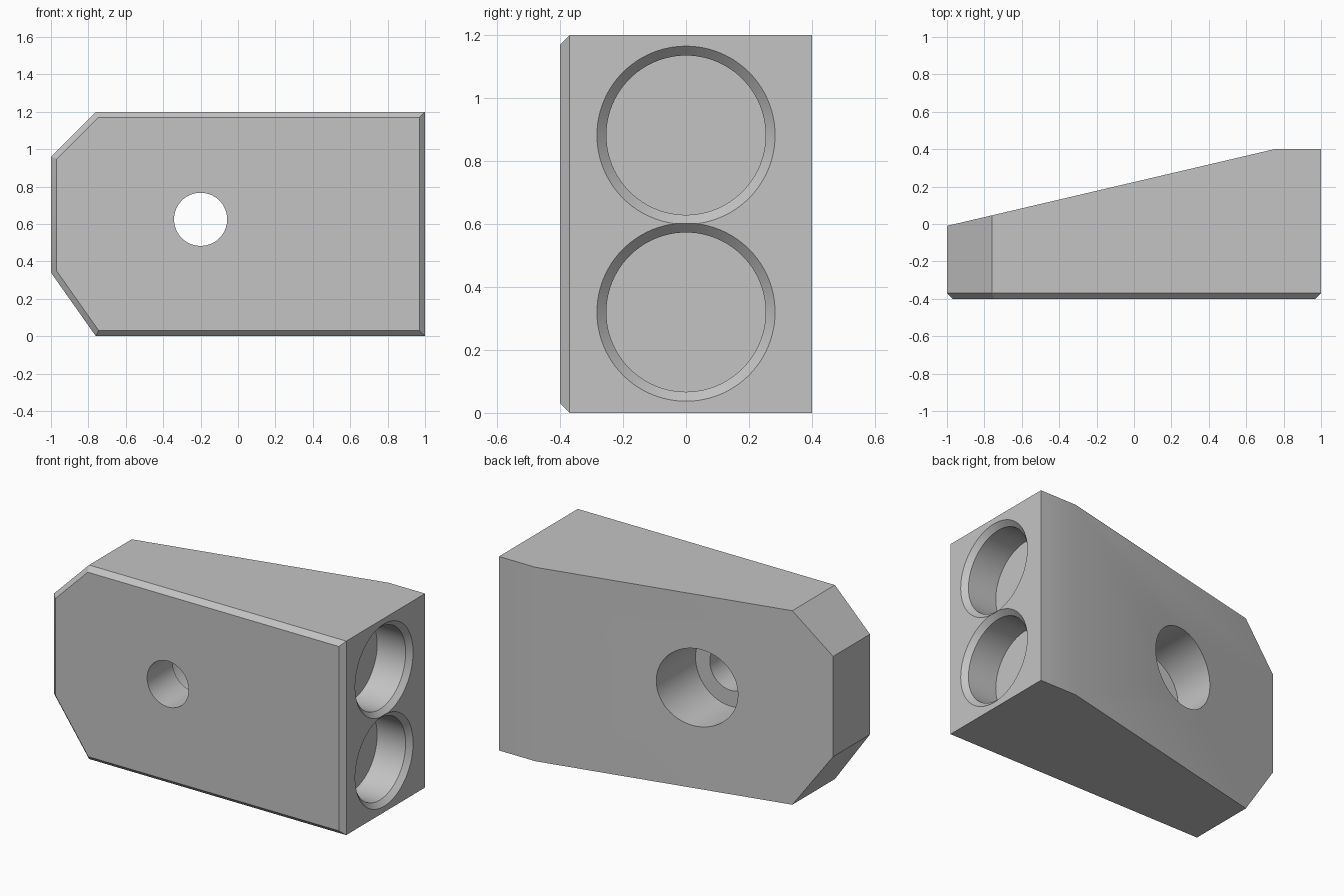
import bpy
import bmesh
import math
from mathutils import Vector

default = bpy.data.objects.get("Cube")
if default:
    bpy.data.objects.remove(default, do_unlink=True)

SIDES = 96
CHAMFER = 0.03

grey = bpy.data.materials.new("plain grey")
grey.use_nodes = True
grey.diffuse_color = (0.55, 0.55, 0.55, 1)
grey.node_tree.nodes["Principled BSDF"].inputs["Base Color"].default_value = (0.55, 0.55, 0.55, 1)


def add_object(name, bm):
    """Turn a bmesh into a linked object with outward normals."""
    bmesh.ops.recalc_face_normals(bm, faces=bm.faces)
    mesh = bpy.data.meshes.new(name)
    bm.to_mesh(mesh)
    bm.free()
    mesh.materials.append(grey)
    obj = bpy.data.objects.new(name, mesh)
    bpy.context.collection.objects.link(obj)
    return obj


def turned_cutter(name, origin, axis, across, stations):
    """Solid of revolution: stations are (distance along axis, radius)."""
    origin, axis, across = Vector(origin), Vector(axis), Vector(across)
    other = axis.cross(across)
    bm = bmesh.new()
    rings = []
    for dist, radius in stations:
        ring = []
        for i in range(SIDES):
            a = math.tau * i / SIDES
            offset = across * math.cos(a) + other * math.sin(a)
            ring.append(bm.verts.new(origin + axis * dist + offset * radius))
        rings.append(ring)
    for low, high in zip(rings, rings[1:]):
        for i in range(SIDES):
            j = (i + 1) % SIDES
            bm.faces.new((low[i], low[j], high[j], high[i]))
    bm.faces.new(rings[0])
    bm.faces.new(rings[-1])
    cutter = add_object(name, bm)
    cutter.hide_render = True
    return cutter


def cut(target, cutter):
    """Subtract the cutter and remove it."""
    mod = target.modifiers.new("cut", "BOOLEAN")
    mod.operation = "DIFFERENCE"
    mod.solver = "EXACT"
    mod.object = cutter
    bpy.context.view_layer.objects.active = target
    bpy.ops.object.modifier_apply(modifier=mod.name)
    bpy.data.objects.remove(cutter, do_unlink=True)


# Block: front outline extruded backwards
outline = [(-1, 0.34), (-0.76, 0), (1, 0), (1, 1.2), (-0.76, 1.2), (-1, 0.96)]
bm = bmesh.new()
front = bm.faces.new([bm.verts.new((x, -0.4, z)) for x, z in outline])
extruded = bmesh.ops.extrude_face_region(bm, geom=[front], use_keep_orig=True)
back_verts = [g for g in extruded["geom"] if isinstance(g, bmesh.types.BMVert)]
bmesh.ops.translate(bm, verts=back_verts, vec=(0, 0.8, 0))
bmesh.ops.recalc_face_normals(bm, faces=bm.faces)

# Sloping back, tapering towards the narrow end
slope = Vector((1.75, 0.41, 0))
sliced = bmesh.ops.bisect_plane(
    bm, geom=bm.verts[:] + bm.edges[:] + bm.faces[:],
    plane_co=(0.75, 0.4, 0), plane_no=(-slope.y, slope.x, 0), clear_outer=True)
rim = [g for g in sliced["geom_cut"] if isinstance(g, bmesh.types.BMEdge)]
bmesh.ops.contextual_create(bm, geom=rim)

# Chamfer all round the front face
front_edges = [e for e in bm.edges if all(v.co.y < -0.399 for v in e.verts)]
bmesh.ops.bevel(bm, geom=front_edges, offset=CHAMFER, offset_type="OFFSET",
                segments=1, affect="EDGES")
block = add_object("wedge_block", bm)

# Bolt hole with a wide counterbore from the back
cut(block, turned_cutter(
    "bolt_hole_cutter", (-0.2, 0, 0.625), (0, 1, 0), (1, 0, 0),
    [(-0.5, 0.142), (-0.15, 0.142), (-0.15, 0.24), (0.5, 0.24)]))

# Two round sockets with chamfered mouths in the wide end
for height in (0.32, 0.882):
    cut(block, turned_cutter(
        "socket_cutter", (1, 0, height), (1, 0, 0), (0, 1, 0),
        [(-0.225, 0.253), (-CHAMFER, 0.253), (CHAMFER, 0.253 + 2 * CHAMFER)]))

# Smooth bores, crisp edges
bpy.ops.object.select_all(action="DESELECT")
block.select_set(True)
bpy.context.view_layer.objects.active = block
bpy.ops.object.shade_smooth_by_angle(angle=math.radians(25))
